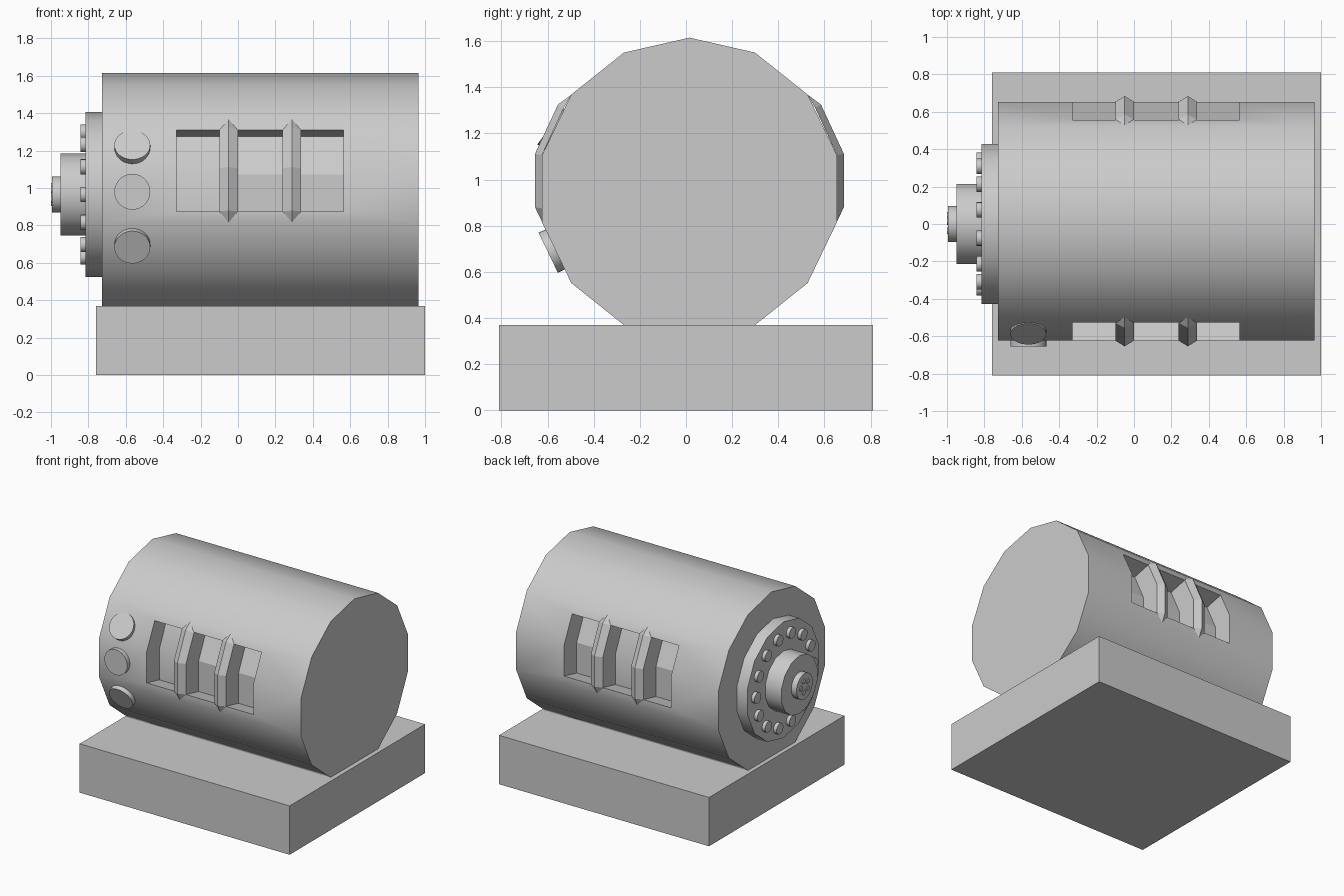
import bpy, bmesh, math
from mathutils import Vector, Matrix

if "Cube" in bpy.data.objects:
    bpy.data.objects.remove(bpy.data.objects["Cube"])

CY, CZ, R = 0.015, 0.96, 0.655      # drum axis (y, z) and radius
HZ = 0.965                          # hub axis height


def finish(bm, name, smooth=True):
    bmesh.ops.recalc_face_normals(bm, faces=bm.faces)
    me = bpy.data.meshes.new(name)
    bm.to_mesh(me)
    bm.free()
    ob = bpy.data.objects.new(name, me)
    bpy.context.collection.objects.link(ob)
    if smooth:
        smooth_by_angle(ob)
    return ob


def smooth_by_angle(ob):
    bpy.ops.object.select_all(action='DESELECT')
    ob.select_set(True)
    bpy.context.view_layer.objects.active = ob
    bpy.ops.object.shade_smooth_by_angle(angle=math.radians(30))


def add_disc(bm, start, axis, r, depth, sides):
    """Cylinder from start, growing along axis."""
    axis = Vector(axis).normalized()
    rot = axis.to_track_quat('Z', 'Y').to_matrix().to_4x4()
    mat = Matrix.Translation(Vector(start) + axis * depth / 2) @ rot
    bmesh.ops.create_cone(bm, cap_ends=True, segments=sides, radius1=r,
                          radius2=r, depth=depth, matrix=mat)


def disc(name, start, axis, r, depth, sides):
    bm = bmesh.new()
    add_disc(bm, start, axis, r, depth, sides)
    return finish(bm, name)


def bolt_ring(name, x, ring_r, r, depth, count, sides):
    bm = bmesh.new()
    for i in range(count):
        a = 2 * math.pi * i / count
        add_disc(bm, (x, ring_r * math.cos(a), HZ + ring_r * math.sin(a)),
                 (-1, 0, 0), r, depth, sides)
    return finish(bm, name)


# Base block
bm = bmesh.new()
bmesh.ops.create_cube(bm, size=1, matrix=Matrix.Translation((0.12, 0, 0.185))
                      @ Matrix.Diagonal((1.76, 1.62, 0.37, 1)))
finish(bm, "base", False)

# Fourteen-sided drum
drum = disc("drum", (0.965, CY, CZ), (-1, 0, 0), R, 1.693, 14)

# Window openings, cut on both sides (profile given as y offset from axis, z)
surface = [(0.639, 0.875), (0.639, 1.106), (0.545, 1.31)]
windows = [(-0.33, -0.10), (0.0, 0.24), (0.335, 0.565)]
bm = bmesh.new()
for s in (1, -1):
    profile = [(y - 0.153, z - 0.035) for y, z in surface]
    profile += [(y + 0.08, z + 0.018) for y, z in reversed(surface)]
    for x0, x1 in windows:
        f = bm.faces.new([bm.verts.new((x0, CY + s * y, z)) for y, z in profile])
        ext = bmesh.ops.extrude_face_region(bm, geom=[f], use_keep_orig=True)
        moved = [v for v in ext["geom"] if isinstance(v, bmesh.types.BMVert)]
        bmesh.ops.translate(bm, verts=moved, vec=(x1 - x0, 0, 0))
cutter = finish(bm, "window_cutter", False)
cutter.hide_render = True
mod = drum.modifiers.new("windows", 'BOOLEAN')
mod.object = cutter
mod.solver = 'EXACT'
bpy.ops.object.select_all(action='DESELECT')
drum.select_set(True)
bpy.context.view_layer.objects.active = drum
bpy.ops.object.modifier_apply(modifier=mod.name)
bpy.data.objects.remove(cutter)
smooth_by_angle(drum)

# Ridged ribs between the windows, pointed at both ends
ridge = [(0.669, 0.88), (0.669, 1.112), (0.570, 1.325)]
for s, side in ((1, "back"), (-1, "front")):
    bm = bmesh.new()
    for cx in (-0.05, 0.288):
        def pt(dx, y, z):
            return bm.verts.new((cx + dx, CY + s * y, z))
        low, top = pt(0, 0.638, 0.815), pt(0, 0.512, 1.368)
        left = [pt(-0.049, y, z) for y, z in surface]
        mid = [pt(0, y, z) for y, z in ridge]
        right = [pt(0.049, y, z) for y, z in surface]
        for edge in (left, right):
            for i in range(2):
                bm.faces.new((edge[i], mid[i], mid[i + 1], edge[i + 1]))
            bm.faces.new((low, mid[0], edge[0]))
            bm.faces.new((top, edge[2], mid[2]))
        bm.faces.new((low, left[0], right[0]))
        bm.faces.new((left[0], left[1], right[1], right[0]))
        bm.faces.new((left[1], left[2], right[2], right[1]))
        bm.faces.new((left[2], top, right[2]))
    finish(bm, side + "_window_ribs", False)

# Three round buttons on the front: outer face centre and upward tilt
buttons = (("upper", -0.588, 1.23, 36), ("middle", -0.655, 0.98, 0),
           ("lower", -0.597, 0.683, -25.7))
for label, y, z, tilt in buttons:
    t = math.radians(tilt)
    n = Vector((0, -math.cos(t), math.sin(t)))
    disc(label + "_button", Vector((-0.565, y, z)) - n * 0.05, n, 0.096, 0.05, 32)

# Stepped end plate, hub and cap
disc("end_plate", (-0.72, 0, HZ), (-1, 0, 0), 0.44, 0.095, 14)
disc("hub", (-0.81, 0, HZ), (-1, 0, 0), 0.22, 0.14, 14)
disc("hub_cap", (-0.945, 0, HZ), (-1, 0, 0), 0.097, 0.049, 24)

# Bolts around the plate and on the cap
bolt_ring("plate_bolts", -0.81, 0.342, 0.041, 0.031, 14, 16)
bolt_ring("cap_bolts", -0.99, 0.045, 0.018, 0.010, 5, 12)
